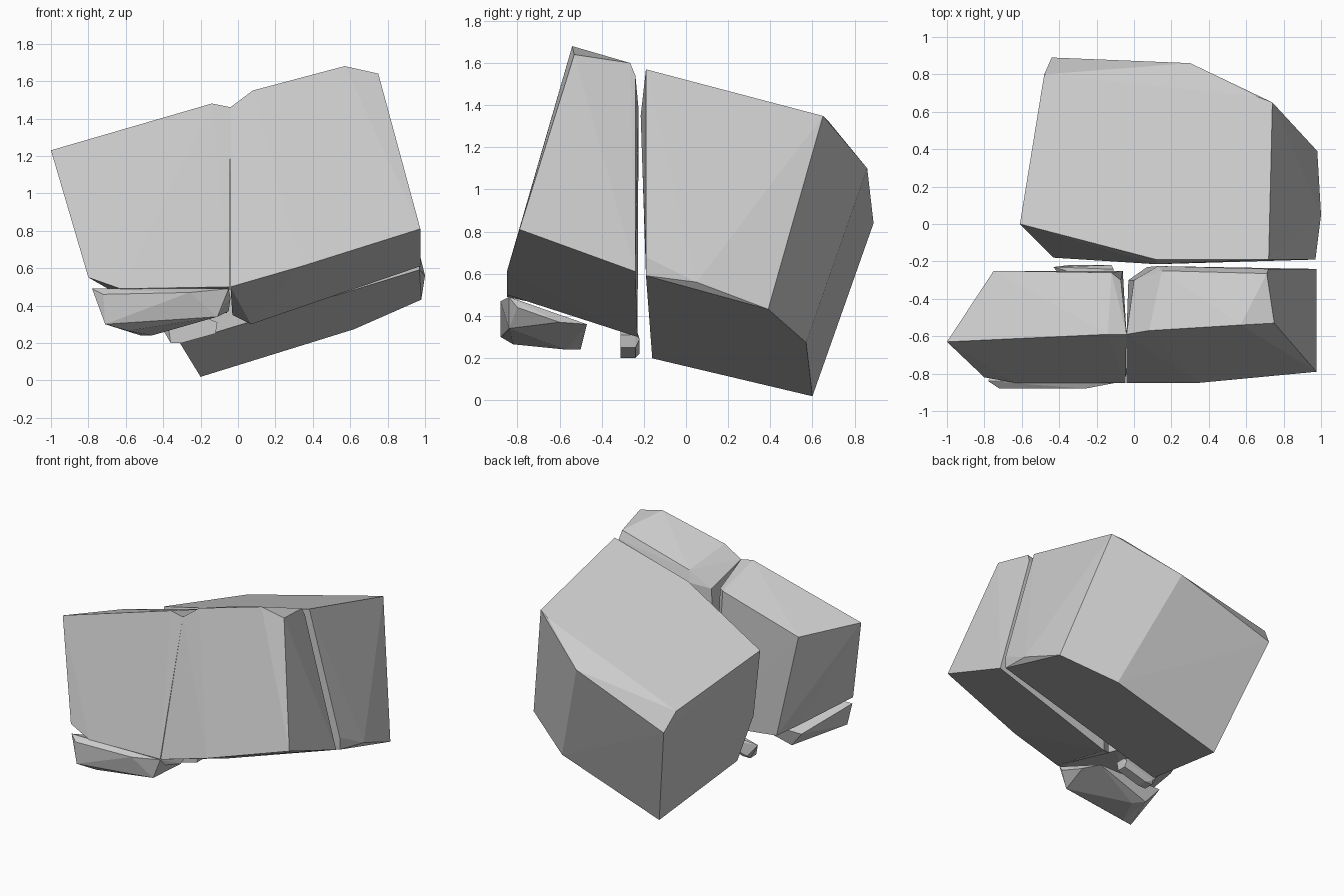
import bpy, bmesh


def chunk(name, corners):
    """A flat-faced broken stone: the convex hull of its corner points."""
    bm = bmesh.new()
    for co in corners:
        bm.verts.new(co)
    hull = bmesh.ops.convex_hull(bm, input=bm.verts)
    loose = {v for v in hull["geom_interior"] + hull["geom_unused"]
             if isinstance(v, bmesh.types.BMVert) and v.is_valid}
    bmesh.ops.delete(bm, geom=list(loose), context='VERTS')
    bmesh.ops.recalc_face_normals(bm, faces=bm.faces)
    mesh = bpy.data.meshes.new(name)
    bm.to_mesh(mesh)
    bm.free()
    obj = bpy.data.objects.new(name, mesh)
    bpy.context.collection.objects.link(obj)
    return obj


def big_top(x, y):
    """Sloping top plane of the large block."""
    return (x, y, 1.57 + 0.27 * (x - 0.72) - 0.27 * (y + 0.19))


def big_base(x, y):
    """Sloping underside of the large block."""
    return (x, y, 0.6 + 0.3 * (x - 1) - 0.28 * (y + 0.19))


# Large back block: sloping top and base outlines joined by its worn sides
chunk("large_back_block",
      [big_top(x, y) for x, y in ((-0.61, 0), (0.12, -0.19), (0.72, -0.19),
                                  (0.74, 0.65), (0.66, 0.68), (-0.48, 0.8))]
      + [big_base(x, y) for x, y in ((-0.2, 0.6), (-0.31, -0.16), (0.97, -0.19),
                                     (0.98, 0.39), (0.62, 0.57))]
      + [(0.3, 0.86, 1.1), (-0.44, 0.89, 0.84), (-0.43, -0.18, 0.56),
         (1.0, 0.05, 0.56), (0.12, -0.215, 1.35), (0.97, -0.19, 0.68)])

# Right front block
chunk("right_front_block", [
    (-0.04, -0.59, 1.46), (0.08, -0.57, 1.55), (0.57, -0.54, 1.68),
    (0.75, -0.53, 1.64), (0.71, -0.265, 1.6), (0.72, -0.24, 1.54),
    (0.15, -0.25, 1.46), (0.13, -0.225, 1.38), (0.0, -0.3, 1.34),
    (0.975, -0.79, 0.81), (0.975, -0.24, 0.61),
    (0.07, -0.23, 0.3), (-0.03, -0.3, 0.35),
    (-0.04, -0.85, 0.5), (0.34, -0.85, 0.61)])

# Left front block
chunk("left_front_block", [
    (-1.0, -0.63, 1.23), (-0.75, -0.25, 1.2), (-0.12, -0.26, 1.37),
    (-0.07, -0.3, 1.36), (-0.14, -0.59, 1.48), (-0.04, -0.59, 1.46),
    (-0.8, -0.82, 0.55), (-0.63, -0.85, 0.49), (-0.045, -0.85, 0.5),
    (-0.57, -0.25, 0.42), (-0.06, -0.25, 0.36), (-0.66, -0.4, 0.47)])

# Thin slab broken off below the left front block
chunk("lower_slab", [
    (-0.78, -0.84, 0.49), (-0.72, -0.88, 0.46), (-0.26, -0.88, 0.47),
    (-0.05, -0.84, 0.49), (-0.04, -0.8, 0.44), (-0.71, -0.88, 0.3),
    (-0.59, -0.82, 0.265), (-0.46, -0.57, 0.24), (-0.52, -0.5, 0.24),
    (-0.11, -0.84, 0.34), (-0.05, -0.6, 0.37), (-0.1, -0.47, 0.36),
    (-0.62, -0.47, 0.36)])

# Small chip wedged in the gap
chip = [(-0.37, 0.27), (-0.36, 0.2), (-0.3, 0.2), (-0.12, 0.25), (-0.11, 0.31), (-0.16, 0.33)]
chunk("small_chip", [(x, y, z) for x, z in chip for y in (-0.31, -0.24)]
      + [(-0.43, -0.23, 0.32), (-0.35, -0.22, 0.22), (-0.12, -0.22, 0.29)])
